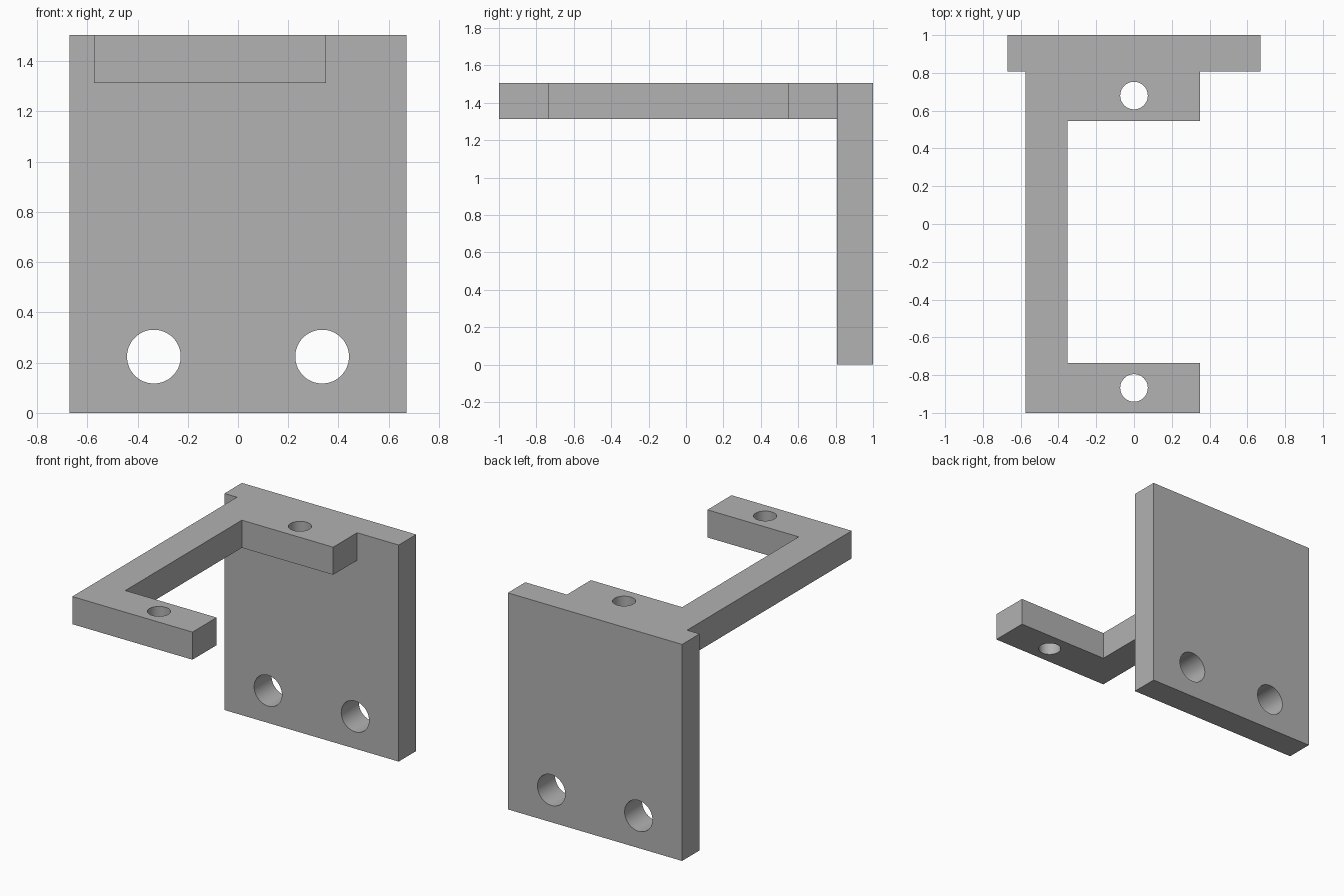
import bpy
import bmesh
from mathutils import Matrix, Vector
from math import radians

default = bpy.data.objects.get("Cube")
if default:
    bpy.data.objects.remove(default, do_unlink=True)

TOP = 1.505          # upper face of plate and arm
ARM_BOTTOM = 1.313   # underside of the arm
PLATE_FRONT = 0.808  # front face of the plate

grey = bpy.data.materials.new("plain_grey")
grey.use_nodes = True
colour = (0.445, 0.445, 0.445, 1)
grey.diffuse_color = colour
grey.node_tree.nodes["Principled BSDF"].inputs["Base Color"].default_value = colour


def add_object(name, bm):
    bmesh.ops.recalc_face_normals(bm, faces=bm.faces)
    mesh = bpy.data.meshes.new(name)
    bm.to_mesh(mesh)
    bm.free()
    mesh.materials.append(grey)
    obj = bpy.data.objects.new(name, mesh)
    bpy.context.collection.objects.link(obj)
    return obj


def extrude_outline(name, outline, bottom, top):
    bm = bmesh.new()
    face = bm.faces.new([bm.verts.new((x, y, bottom)) for x, y in outline])
    result = bmesh.ops.extrude_face_region(bm, geom=[face])
    verts = [v for v in result["geom"] if isinstance(v, bmesh.types.BMVert)]
    bmesh.ops.translate(bm, verts=verts, vec=(0, 0, top - bottom))
    return add_object(name, bm)


def drill(name, centre, radius, axis):
    bm = bmesh.new()
    turn = Vector((0, 0, 1)).rotation_difference(Vector(axis)).to_matrix().to_4x4()
    bmesh.ops.create_cone(bm, cap_ends=True, segments=64, radius1=radius,
                          radius2=radius, depth=0.6,
                          matrix=Matrix.Translation(centre) @ turn)
    obj = add_object(name, bm)
    obj.hide_render = True
    return obj


def combine(target, tool, operation):
    bpy.context.view_layer.objects.active = target
    mod = target.modifiers.new(tool.name, "BOOLEAN")
    mod.operation = operation
    mod.solver = "EXACT"
    mod.object = tool
    bpy.ops.object.modifier_apply(modifier=mod.name)
    bpy.data.objects.remove(tool, do_unlink=True)


# Upright mounting plate
w = 0.67
bracket = extrude_outline("mounting_bracket", [
    (-w, PLATE_FRONT), (w, PLATE_FRONT), (w, 1), (-w, 1)], 0, TOP)

# C-shaped arm, running slightly into the plate
left, right, inner = 0.35, -0.574, -0.352
arm = extrude_outline("arm", [
    (right, -1), (left, -1), (left, -0.735), (inner, -0.735),
    (inner, 0.545), (left, 0.545), (left, 0.9), (right, 0.9)], ARM_BOTTOM, TOP)
combine(bracket, arm, "UNION")

# Bolt holes through the plate
for side in (-1, 1):
    combine(bracket, drill("plate_hole", (side * 0.335, 0.9, 0.224), 0.107, (0, 1, 0)),
            "DIFFERENCE")

# Pin holes through both ends of the arm
for y in (0.68, -0.868):
    combine(bracket, drill("arm_hole", (0, y, 1.4), 0.073, (0, 0, 1)), "DIFFERENCE")

# Smooth hole walls, sharp edges elsewhere
bpy.ops.object.select_all(action="DESELECT")
bracket.select_set(True)
bpy.context.view_layer.objects.active = bracket
bpy.ops.object.shade_smooth_by_angle(angle=radians(30))
